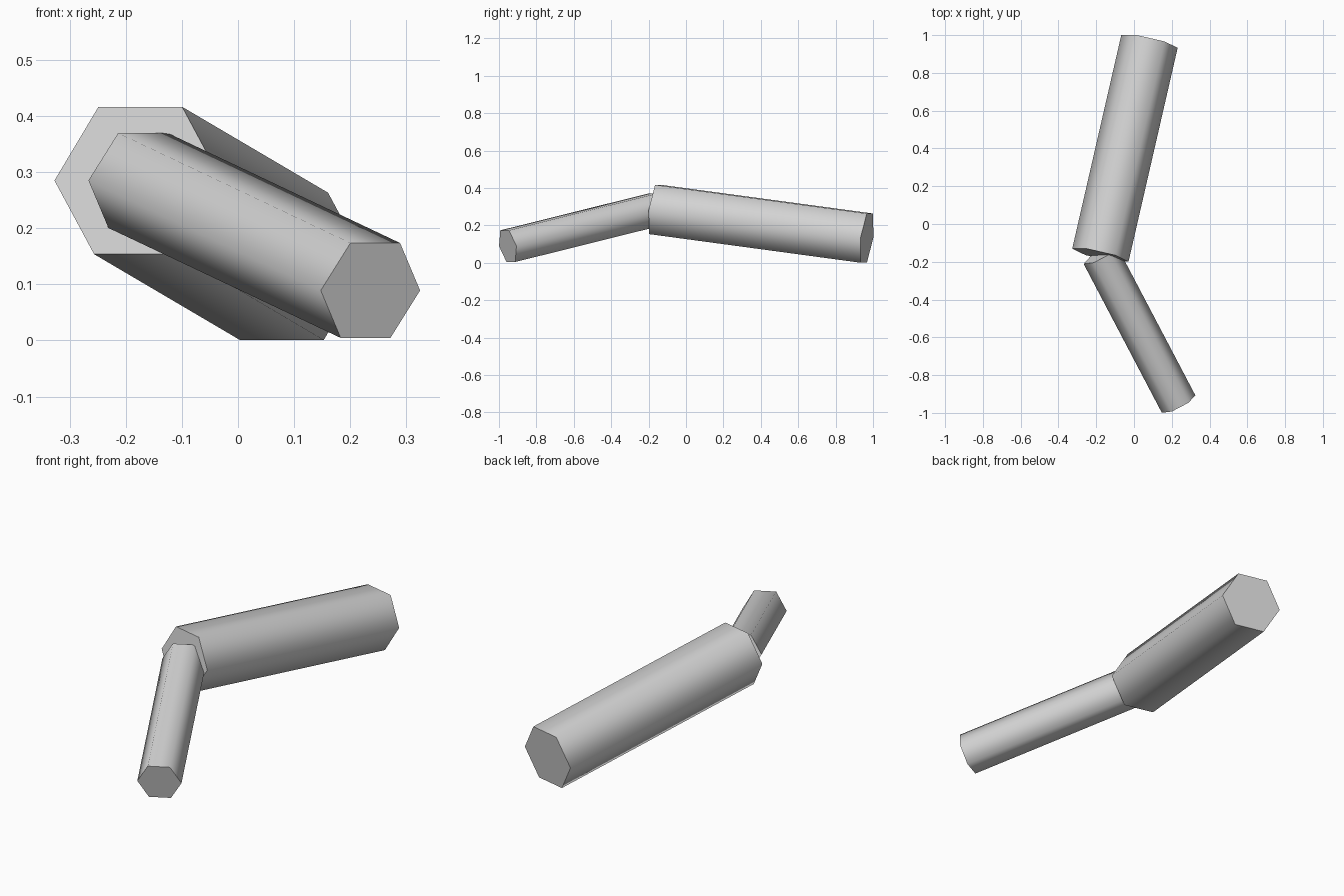
import bpy
import math
from mathutils import Vector, Matrix

cube = bpy.data.objects.get("Cube")
if cube:
    bpy.data.objects.remove(cube, do_unlink=True)

grey = bpy.data.materials.new("light_grey")
grey.use_nodes = True
colour = (0.65, 0.65, 0.65, 1)
grey.diffuse_color = colour
grey.node_tree.nodes["Principled BSDF"].inputs["Base Color"].default_value = colour


def hex_rod(name, start, end, radius):
    """Six-sided capped rod between two points, with level top and bottom faces."""
    start, end = Vector(start), Vector(end)
    axis = (end - start).normalized()
    side = axis.cross(Vector((0, 0, 1))).normalized()
    up = side.cross(axis)
    bpy.ops.mesh.primitive_cylinder_add(vertices=6, radius=radius,
                                        depth=(end - start).length)
    rod = bpy.context.object
    rod.name = name
    # Point a corner of the hexagon along the level side direction
    turn = Matrix.Rotation(math.radians(30), 4, 'Z')
    frame = Matrix((side, up, -axis)).transposed().to_4x4()
    rod.matrix_world = Matrix.Translation((start + end) / 2) @ frame @ turn
    rod.data.materials.append(grey)
    # Smooth around the sides, sharp at the end caps
    bpy.ops.object.shade_smooth_by_angle(angle=math.radians(75))
    return rod


# Both segments meet at one joint
joint = (-0.178, -0.165, 0.285)
hex_rod("thick_segment", joint, (0.082, 0.967, 0.132), 0.153)
hex_rod("thin_segment", joint, (0.236, -0.953, 0.089), 0.1)
